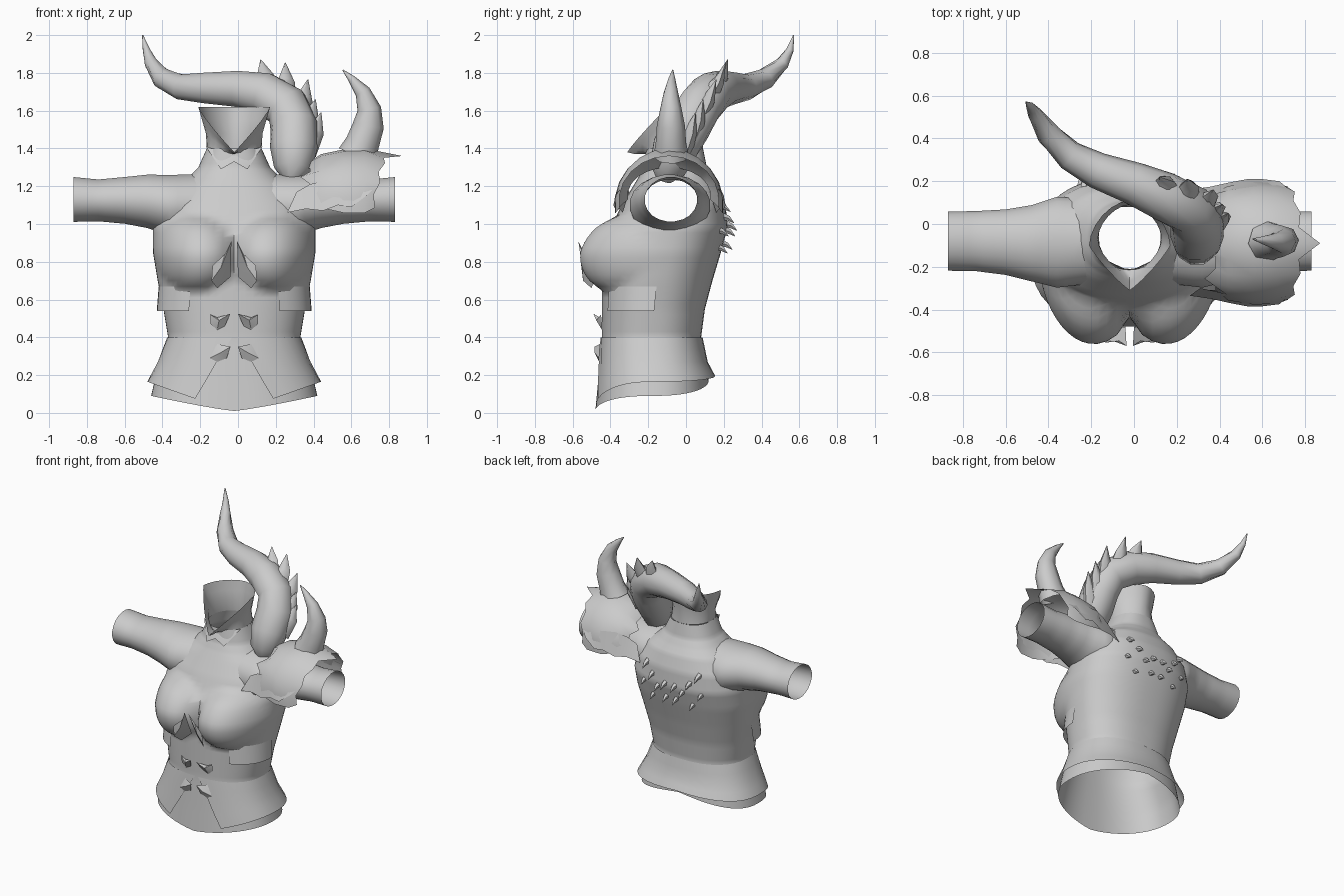
import bpy, bmesh, math
from mathutils import Vector

if "Cube" in bpy.data.objects:
    bpy.data.objects.remove(bpy.data.objects["Cube"])

CX = -0.02  # body centre line
grey = bpy.data.materials.new("armour_grey")
grey.diffuse_color = (0.6, 0.6, 0.6, 1)
grey.use_nodes = True
grey.node_tree.nodes["Principled BSDF"].inputs["Base Color"].default_value = grey.diffuse_color


def finish(bm, name, angle=50):
    me = bpy.data.meshes.new(name)
    bm.to_mesh(me)
    bm.free()
    me.materials.append(grey)
    ob = bpy.data.objects.new(name, me)
    bpy.context.collection.objects.link(ob)
    bpy.ops.object.select_all(action='DESELECT')
    ob.select_set(True)
    bpy.context.view_layer.objects.active = ob
    bpy.ops.object.shade_smooth_by_angle(angle=math.radians(angle))
    return ob


def skin(name, rows, closed=True, angle=50, drop=None):
    """Bridge rows of points with faces, leaving out faces whose centre passes drop()."""
    bm = bmesh.new()
    vs = [[bm.verts.new(p) for p in r] for r in rows]
    n = len(rows[0])
    for a, b in zip(vs, vs[1:]):
        for i in range(n if closed else n - 1):
            j = (i + 1) % n
            quad = (a[i], a[j], b[j], b[i])
            if drop and drop(sum((v.co for v in quad), Vector()) / 4):
                continue
            bm.faces.new(quad)
    bmesh.ops.delete(bm, geom=[v for v in bm.verts if not v.link_faces], context='VERTS')
    bmesh.ops.recalc_face_normals(bm, faces=bm.faces)
    return finish(bm, name, angle)


def spow(v, e):
    return math.copysign(abs(v) ** e, v)


def ring_point(row, a, e=0.85):
    z, hw, yf, yb, tilt = row
    s, c = math.sin(a), math.cos(a)
    return Vector((CX + hw * spow(c, e), (yf + yb) / 2 + (yb - yf) / 2 * spow(s, e),
                   z + tilt * math.copysign(1 - abs(c), s)))


def dense(rows, steps):
    out = []
    for i in range(len(rows) - 1):
        for k in range(steps):
            t = k / steps
            out.append([a + (b - a) * t for a, b in zip(rows[i], rows[i + 1])])
    return out + [list(rows[-1])]


def lookup(rows, v):
    """Interpolate a station table sorted by its first column."""
    for a, b in zip(rows, rows[1:]):
        if a[0] <= v <= b[0]:
            t = (v - a[0]) / (b[0] - a[0])
            return [p + (q - p) * t for p, q in zip(a, b)]
    return None


def horn(name, path, n=8, flat=1.0):
    """Tapered tube through (x, y, z, radius) stations."""
    pts = [Vector(p[:3]) for p in path]
    rows = []
    for i, p in enumerate(pts):
        d = (pts[min(i + 1, len(pts) - 1)] - pts[max(i - 1, 0)]).normalized()
        u = d.cross(Vector((0, 1, 0.3))).normalized()
        v = d.cross(u)
        r = path[i][3]
        rows.append([p + u * r * math.cos(a) + v * r * flat * math.sin(a)
                     for a in (math.tau * k / n for k in range(n))])
    return skin(name, rows, angle=60)


# --- torso, from inner skirt edge to neck: z, half width, front, back, tilt
body = [(0.09, .44, -.48, .12, .08), (0.22, .41, -.465, .11, .05), (0.40, .35, -.445, .08, 0),
        (0.55, .375, -.445, .10, 0), (0.70, .405, -.445, .14, 0), (0.85, .43, -.43, .185, 0),
        (0.98, .43, -.40, .22, 0), (1.10, .39, -.34, .21, 0), (1.20, .31, -.28, .175, 0),
        (1.25, .24, -.25, .14, 0), (1.30, .19, -.225, .11, 0), (1.40, .145, -.21, .09, 0)]
# --- arms: offset x, centre y, y radius, centre z, z radius
arm = [(.18, -.08, .20, 1.10, .165), (.34, -.085, .215, 1.10, .162), (.46, -.09, .18, 1.12, .143),
       (.58, -.085, .155, 1.125, .125), (.72, -.08, .142, 1.125, .112), (.85, -.08, .14, 1.13, .12)]


def in_arm(p):
    st = lookup(arm, abs(p.x - CX))
    return st and ((p.y - st[1]) / st[2]) ** 2 + ((p.z - st[3]) / st[4]) ** 2 < .72


def in_torso(p):
    st = lookup(body, p.z)
    if not st:
        return False
    z, hw, yf, yb, _ = st
    e = 2 / .85
    return abs((p.x - CX) / hw) ** e + abs((p.y - (yf + yb) / 2) / ((yb - yf) / 2)) ** e < .8


N = 64
rows = []
for r in dense(body, 5):
    ring = []
    for k in range(N):
        p = ring_point(r, math.tau * k / N)
        if p.y < -0.1:  # chest swell
            d = ((abs(p.x - CX) - .215) / .215) ** 2 + ((p.z - .845) / .20) ** 2
            if d < 1:
                p.y -= .15 * (1 - d) ** 0.7
        ring.append(p)
    rows.append(ring)
skin("torso", rows, angle=60, drop=in_arm)

for side, label in ((-1, "left_arm"), (1, "right_arm")):
    skin(label, [[(CX + side * x, cy + ry * math.cos(a), cz + rz * math.sin(a))
                  for a in (math.tau * (k + .5) / 20 for k in range(20))]
                 for x, cy, ry, cz, rz in dense(arm, 4)], angle=60, drop=in_torso)

# --- flared outer skirt, split at the front with low pointed corners
skirt = dense([(.40, .355, -.452, .088, 0), (.27, .405, -.468, .115, 0), (.165, .46, -.488, .155, .03)], 2)
rows = []
for i, r in enumerate(skirt):
    gap = math.radians(1 + 22 * i / (len(skirt) - 1))
    row = [ring_point(r, -math.pi / 2 + gap + (math.tau - 2 * gap) * k / 32) for k in range(33)]
    for p in row:
        if p.y < -.17:
            p.z -= .13 * (i / 4) ** 2 * (1 - abs(p.x - CX) / r[1])
    rows.append(row)
skin("outer_skirt", rows, closed=False)

# --- collar continuing the neck: diamond plan, pointed dipping front, tall back
rows = []
for z, hw, yf, yb, dip, e in ((1.40, .145, -.21, .09, .03, .95), (1.48, .15, -.235, .09, .11, 1.3),
                              (1.55, .17, -.27, .10, .18, 1.55), (1.62, .19, -.31, .11, .24, 1.75)):
    ring = []
    for k in range(24):
        a = math.tau * k / 24
        front = math.sin(a) < 0
        p = ring_point((z, hw, yf, yb, 0), a, e if front else min(e, 1.15))
        if front:
            p.z -= dip * (1 - abs(p.x - CX) / hw) ** .85
        ring.append(p)
    rows.append(ring)
skin("collar", rows, angle=45)
# pointed throat guard under the collar
skin("throat_guard", [[(CX - .15, -.15, 1.41), (CX, -.22, 1.36), (CX + .15, -.15, 1.41)],
                      [(CX - .07, -.235, 1.29), (CX, -.235, 1.33), (CX + .07, -.235, 1.29)]], closed=False)

# --- large horn sweeping behind the neck
horn("large_horn", [(.28, -.12, 1.23, .04), (.29, -.10, 1.29, .10), (.295, -.06, 1.40, .125),
                    (.295, .01, 1.52, .125), (.26, .07, 1.62, .12), (.14, .13, 1.69, .115),
                    (0, .19, 1.715, .10), (-.17, .25, 1.72, .085), (-.30, .32, 1.725, .07),
                    (-.40, .42, 1.77, .057), (-.46, .51, 1.85, .036), (-.485, .55, 1.92, .02),
                    (-.505, .57, 2.0, .003)], n=10)
# hooked fins along the large horn's outer edge
for b, t in (((.14, .15, 1.72), (.12, .22, 1.87)), ((.23, .11, 1.67), (.25, .21, 1.855)),
             ((.30, .06, 1.58), (.37, .16, 1.765)), ((.33, .03, 1.49), (.41, .09, 1.66)),
             ((.35, -.02, 1.41), (.44, .05, 1.59))):
    b, t = Vector(b), Vector(t)
    m = b.lerp(t, .55) + Vector((.015, .01, -.015))
    horn("horn_fin", [(*b, .085), (*m, .045), (*t, .002)], n=6, flat=.7)

# --- shoulder guard: jagged dome over one arm, x, y radius, top z, base z
dome = [(.36, .22, 1.30, 1.15), (.44, .27, 1.37, 1.12), (.56, .29, 1.395, 1.10),
        (.67, .285, 1.40, 1.10), (.76, .265, 1.36, 1.12)]
rows = []
for i, (x, ry, zt, zb) in enumerate(dome):
    row = []
    for k in range(13):
        a = math.radians(-8) + math.radians(196) * k / 12
        dx = 0
        if i == 4:
            dx = .11 if k == 6 else .035 - .08 * abs(k - 6) / 6 + (.01 if k % 2 == 0 else -.01)
        elif i == 0:
            dx = -.03 if k % 3 == 0 else .02
        row.append((x + dx, -.09 + ry * math.cos(a), zb + (zt - zb) * math.sin(a)))
    rows.append(row)
skin("shoulder_guard", rows, closed=False)
# jagged flaps hanging at the front and back of the shoulder
for name, y0, s in (("front_shoulder_flap", -.35, -1), ("back_shoulder_flap", .175, 1)):
    top = [(.31, 1.17), (.38, 1.21), (.46, 1.23), (.56, 1.22), (.64, 1.20), (.72, 1.19)]
    low = [(.26, 1.06), (.36, 1.08), (.45, 1.07), (.53, 1.10), (.60, 1.09), (.68, 1.15)]
    inset = [.05, .035, .015, 0, 0, .01]
    skin(name, [[(x, y0 - s * d, z) for (x, z), d in zip(top, inset)],
                [(x, y0 + s * (.035 - d), z) for (x, z), d in zip(low, inset)]], closed=False)

# --- shoulder horn
horn("shoulder_horn", [(.63, -.08, 1.36, .105), (.66, -.08, 1.43, .09), (.69, -.08, 1.52, .083),
                       (.695, -.08, 1.61, .063), (.66, -.08, 1.70, .042), (.60, -.075, 1.77, .02),
                       (.555, -.07, 1.815, .003)], flat=.9)


# --- front belly scales, mirrored: faceted plates with a ridge point
def scale_plate(name, outline, ridge, side):
    bm = bmesh.new()
    vs = [bm.verts.new((CX + side * x, y, z)) for x, y, z in outline]
    tip = bm.verts.new((CX + side * ridge[0], ridge[1], ridge[2]))
    for i in range(len(vs)):
        f = bm.faces.new((vs[i], vs[(i + 1) % len(vs)], tip))
        f.normal_update()
        if f.normal.y > 0:
            f.normal_flip()
    finish(bm, name, 30)


for s in (-1, 1):
    scale_plate("breast_scale", [(.015, -.57, .91), (.05, -.545, .84), (.115, -.555, .78), (.12, -.545, .70),
                                 (.09, -.50, .66), (.02, -.48, .72)], (.07, -.55, .77), s)
    scale_plate("upper_belly_scale", [(.02, -.49, .525), (.09, -.455, .505), (.125, -.45, .52),
                                      (.125, -.445, .47), (.09, -.445, .44), (.05, -.448, .46)], (.08, -.475, .49), s)
    scale_plate("lower_belly_scale", [(.02, -.485, .35), (.09, -.455, .365), (.13, -.46, .29),
                                      (.09, -.46, .27), (.04, -.462, .29)], (.07, -.485, .32), s)
    # flared plates on the waist sides
    rows = []
    for r in ((.67, .40, -.447, .135, 0), (.54, .41, -.452, .115, 0)):
        rows.append([ring_point(r, -math.pi / 2 + s * math.radians(32 + 58 * k / 8)) for k in range(9)])
    skin("waist_plate", rows, closed=False)
    # back thorns in a V pattern
    for x, z, y in ((.04, .90, .20), (.04, 1.0, .225), (.10, .97, .215), (.15, 1.04, .21), (.21, 1.10, .19),
                    (.16, .88, .175), (.23, .97, .18)):
        horn("back_thorn", [(CX + s * x, y - .02, z, .022), (CX + s * x, y + .015, z - .01, .014),
                            (CX + s * x, y + .045, z - .035, .001)], n=5)
